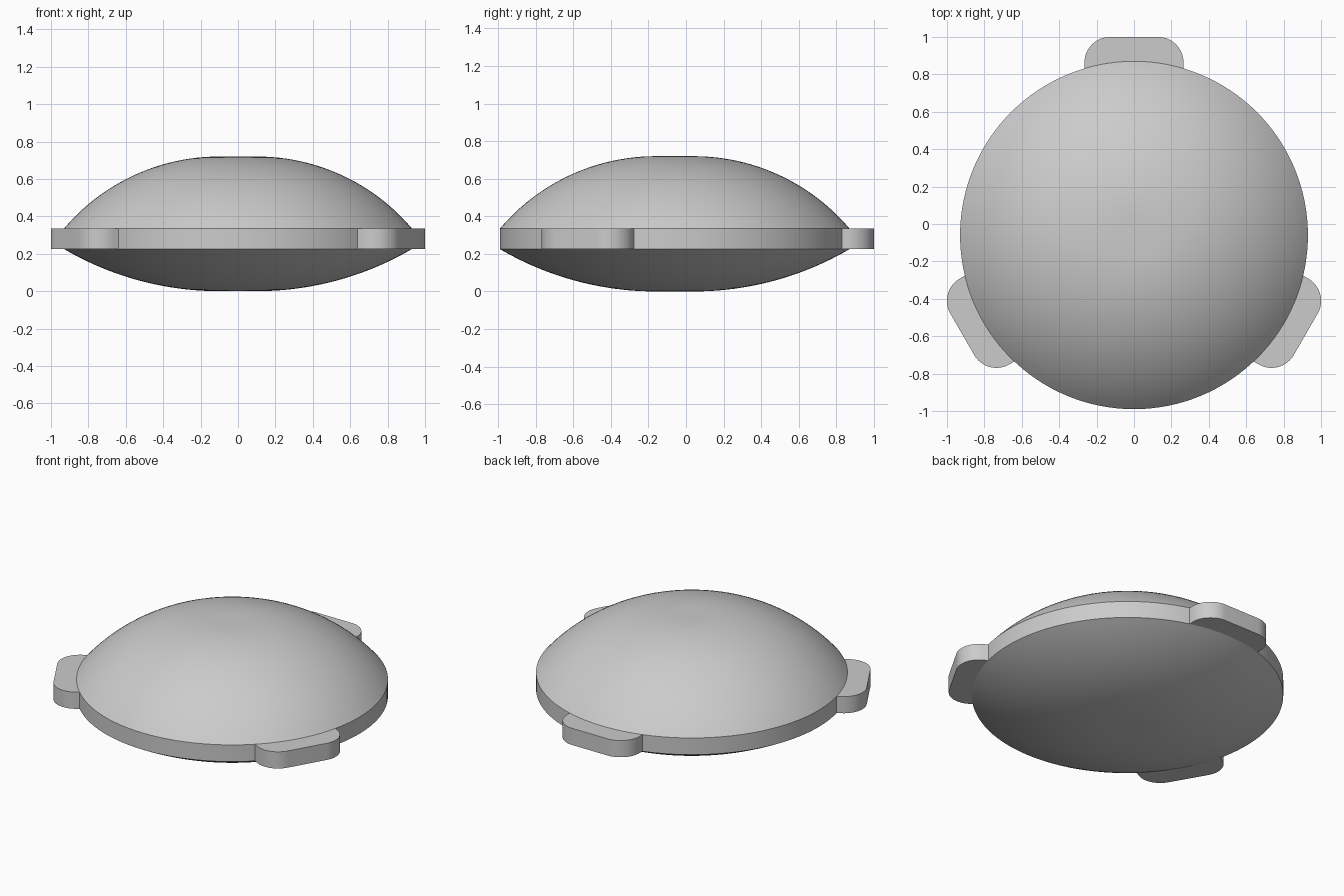
import bpy
import bmesh
from math import sin, cos, pi, hypot, atan2, radians
from mathutils import Matrix, Vector

if "Cube" in bpy.data.objects:
    bpy.data.objects.remove(bpy.data.objects["Cube"])

CENTRE_Y = -0.06
RADIUS = 0.93
LOW, HIGH = 0.225, 0.335
TOP = 0.72
FLAT = 0.1
SEGMENTS = 128

grey = bpy.data.materials.new("plain grey")
grey.use_nodes = True
grey.diffuse_color = (0.6, 0.6, 0.6, 1)
grey.node_tree.nodes["Principled BSDF"].inputs["Base Color"].default_value = grey.diffuse_color


def finish(name, bm):
    bmesh.ops.recalc_face_normals(bm, faces=bm.faces)
    mesh = bpy.data.meshes.new(name)
    bm.to_mesh(mesh)
    bm.free()
    mesh.materials.append(grey)
    obj = bpy.data.objects.new(name, mesh)
    bpy.context.collection.objects.link(obj)
    obj.location.y = CENTRE_Y
    bpy.ops.object.select_all(action='DESELECT')
    obj.select_set(True)
    bpy.context.view_layer.objects.active = obj
    bpy.ops.object.shade_smooth_by_angle(angle=radians(25))
    return obj


def cap_arc(pole_z, rim_z, steps=24):
    """Profile from the small flat at the pole, curving out to the rim."""
    rise = pole_z - rim_z
    span = RADIUS - FLAT
    r = (span ** 2 + rise ** 2) / (2 * abs(rise))
    sweep = atan2(span, r - abs(rise))
    sign = 1 if rise > 0 else -1
    return [(FLAT + r * sin(sweep * i / steps),
             pole_z - sign * r * (1 - cos(sweep * i / steps)))
            for i in range(steps + 1)]


# Lens-shaped body: domed top, straight band, shallow underside
profile = [(0, TOP)] + cap_arc(TOP, HIGH) + cap_arc(0, LOW)[::-1] + [(0, 0)]
bm = bmesh.new()
verts = [bm.verts.new((x, 0, z)) for x, z in profile]
edges = [bm.edges.new(pair) for pair in zip(verts, verts[1:])]
bmesh.ops.spin(bm, geom=verts + edges, cent=(0, 0, 0), axis=(0, 0, 1),
               angle=2 * pi, steps=SEGMENTS, use_merge=True)
bmesh.ops.remove_doubles(bm, verts=bm.verts, dist=0.0001)
finish("domed_body", bm)

# Three rounded tabs spaced evenly around the band
HALF_WIDTH, REACH, CORNER, INNER = 0.265, 1.06, 0.137, 0.78


def tab(name, angle):
    outline = [(HALF_WIDTH, INNER)]
    for side, start in ((1, 0), (-1, pi / 2)):
        for i in range(17):
            a = start + pi / 2 * i / 16
            outline.append((side * (HALF_WIDTH - CORNER) + CORNER * cos(a),
                            REACH - CORNER + CORNER * sin(a)))
    outline.append((-HALF_WIDTH, INNER))
    bm = bmesh.new()
    face = bm.faces.new([bm.verts.new((x, y, LOW)) for x, y in outline])
    out = bmesh.ops.extrude_face_region(bm, geom=[face], use_keep_orig=True)
    raised = [v for v in out["geom"] if isinstance(v, bmesh.types.BMVert)]
    bmesh.ops.translate(bm, verts=raised, vec=Vector((0, 0, HIGH - LOW)))
    bm.transform(Matrix.Rotation(angle, 4, 'Z'))
    finish(name, bm)


for i, place in enumerate(("back", "right", "left")):
    tab(place + "_tab", i * 2 * pi / 3)
